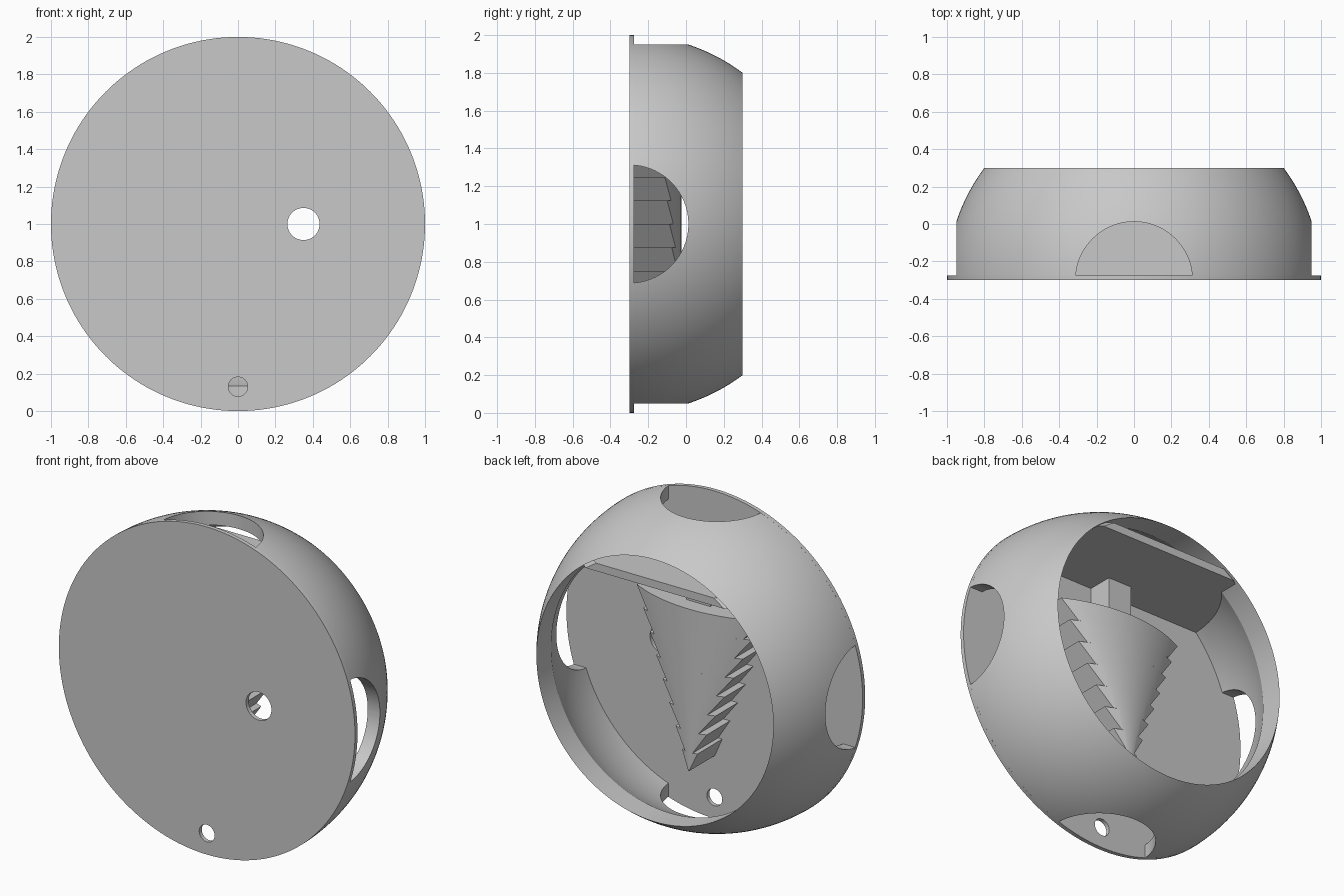
import bpy, bmesh, math
from mathutils import Vector, Matrix

if "Cube" in bpy.data.objects:
    bpy.data.objects.remove(bpy.data.objects["Cube"], do_unlink=True)

GREY = (0.58, 0.58, 0.58, 1)
mat = bpy.data.materials.new("plain grey")
mat.use_nodes = True
mat.diffuse_color = GREY
mat.node_tree.nodes["Principled BSDF"].inputs["Base Color"].default_value = GREY

FRONT, FLOOR = -0.3, -0.275      # outer and inner face of the front disc
CENTRE = Vector((0, FRONT, 1))


def finish(name, bm):
    bmesh.ops.remove_doubles(bm, verts=bm.verts, dist=1e-5)
    bmesh.ops.recalc_face_normals(bm, faces=bm.faces)
    mesh = bpy.data.meshes.new(name)
    bm.to_mesh(mesh)
    bm.free()
    mesh.materials.append(mat)
    ob = bpy.data.objects.new(name, mesh)
    bpy.context.collection.objects.link(ob)
    return ob


def activate(ob):
    bpy.ops.object.select_all(action='DESELECT')
    ob.select_set(True)
    bpy.context.view_layer.objects.active = ob


def smooth(ob):
    activate(ob)
    bpy.ops.object.shade_smooth_by_angle(angle=math.radians(25))


def cylinder(name, radius, length, axis, centre, segments=96):
    bm = bmesh.new()
    turn = Vector((0, 0, 1)).rotation_difference(Vector(axis)).to_matrix().to_4x4()
    bmesh.ops.create_cone(bm, cap_ends=True, segments=segments, radius1=radius,
                          radius2=radius, depth=length,
                          matrix=Matrix.Translation(centre) @ turn)
    return finish(name, bm)


def drill(ob, cutter):
    mod = ob.modifiers.new("hole", 'BOOLEAN')
    mod.operation = 'DIFFERENCE'
    mod.solver = 'EXACT'
    mod.object = cutter
    activate(ob)
    bpy.ops.object.modifier_apply(modifier=mod.name)
    bpy.data.objects.remove(cutter, do_unlink=True)


def box(name, lo, hi):
    lo, hi = Vector(lo), Vector(hi)
    bm = bmesh.new()
    bmesh.ops.create_cube(bm, size=1, matrix=Matrix.Translation((lo + hi) / 2)
                          @ Matrix.Diagonal((*(hi - lo), 1)))
    return finish(name, bm)


def loft(bm, rings):
    """Closed solid through rings of equal point count."""
    rows = [[bm.verts.new(p) for p in ring] for ring in rings]
    for a, b in zip(rows, rows[1:]):
        for i in range(len(a)):
            j = (i + 1) % len(a)
            bm.faces.new((a[i], a[j], b[j], b[i]))
    bm.faces.new(rows[0])
    bm.faces.new(rows[-1])


# Front disc with a side hole and a small lower hole
disc = cylinder("front_disc", 1, FLOOR - FRONT, (0, 1, 0),
                (0, (FRONT + FLOOR) / 2, 1), 160)
for x, z, r in ((0.35, 1, 0.086), (0, 0.13, 0.052)):
    drill(disc, cylinder("hole_cutter", r, 0.3, (0, 1, 0), (x, FRONT, z), 48))
smooth(disc)


# Shell: hollow spherical zone with a round rear opening
def sphere_arc(R, y_from, y_to, n=20):
    a, b = math.asin((y_from - FRONT) / R), math.asin((y_to - FRONT) / R)
    steps = [a + (b - a) * i / n for i in range(n + 1)]
    return [(R * math.cos(t), FRONT + R * math.sin(t)) for t in steps]


profile = sphere_arc(1, FLOOR, 0.3) + sphere_arc(0.922, 0.158, FLOOR)
bm = bmesh.new()
ring = [bm.verts.new((r, y, 1)) for r, y in profile]
edges = [bm.edges.new((ring[i], ring[i - 1])) for i in range(len(ring))]
bmesh.ops.spin(bm, geom=ring + edges, cent=CENTRE, axis=(0, 1, 0),
               angle=2 * math.pi, steps=160, use_duplicate=False)
shell = finish("shell", bm)
for axis in ((1, 0, 0), (0, 0, 1)):
    drill(shell, cylinder("port_cutter", 0.3125, 3, axis, CENTRE))
smooth(shell)

# Horizontal shelf spanning the upper part of the cavity, its ends set in the shell
LOW, HIGH = 1.625, 1.673


def shelf_outline(z):
    half = []
    for i in range(25):
        y = FLOOR + (0.3 - FLOOR) * i / 24
        half.append((math.sqrt(0.985 ** 2 - (y - FRONT) ** 2 - (z - 1) ** 2), y, z))
    return half + [(-x, y, z) for x, y, z in reversed(half)]


bm = bmesh.new()
loft(bm, [shelf_outline(LOW), shelf_outline(HIGH)])
finish("shelf", bm)

# Post joining the shelf and the toothed wedge
box("post", (-0.08, FLOOR, 1.37), (0.08, -0.12, LOW))

# Wedge tapering downward, with a conical back and saw teeth on both sides
TIP, TEETH, PITCH, RIDGE = 0.375, 8, 0.125, -0.025


def section(z, width, slope):
    h = z - TIP
    r = 0.93 * h
    xs = [-width] + [slope * h * i / 12 for i in range(-11, 12)] + [width]
    arc = [(x, RIDGE - r + math.sqrt(r * r - x * x), z) for x in xs]
    return [(-width, FLOOR, z)] + arc + [(width, FLOOR, z)]


bm = bmesh.new()
for k in range(TEETH):
    low = TIP + max(k * PITCH, 0.01)
    high = TIP + (k + 1) * PITCH
    inner = max(0.42 * (low - TIP) - 0.045, 0.2 * (low - TIP))
    slope = inner / (low - TIP)
    loft(bm, [section(low, inner, slope),
              section(high, 0.42 * (high - TIP), slope)])
smooth(finish("toothed_wedge", bm))
